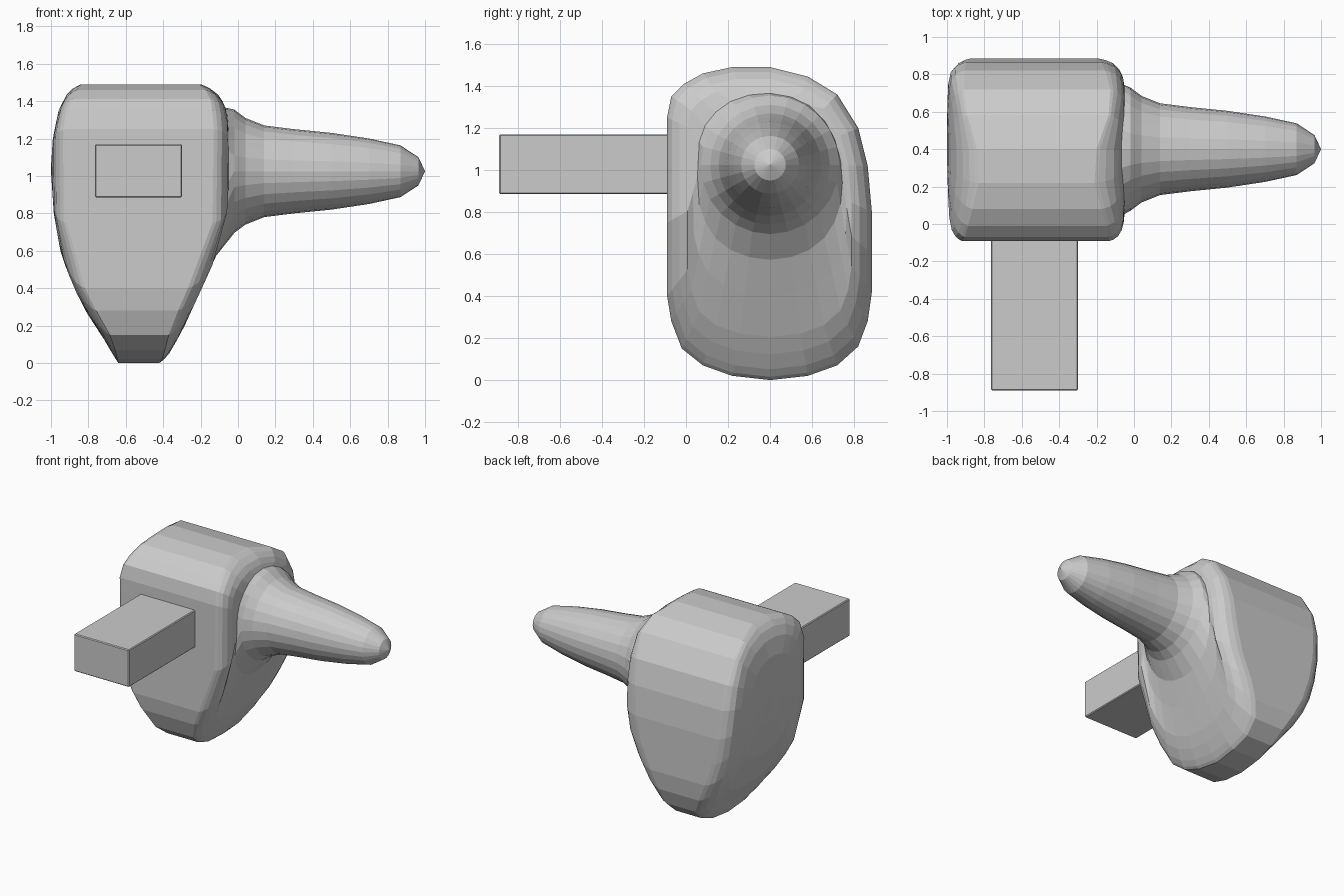
import bpy, bmesh, math

if "Cube" in bpy.data.objects:
    bpy.data.objects.remove(bpy.data.objects["Cube"])

# Single grey finish
grey = bpy.data.materials.new("plain_grey")
grey.diffuse_color = (0.6, 0.6, 0.6, 1)
grey.use_nodes = True
grey.node_tree.nodes["Principled BSDF"].inputs["Base Color"].default_value = grey.diffuse_color

# Side outline of the body (y, z), clockwise from the top
OUTLINE = [(.4, 1.49), (.58, 1.445), (.72, 1.36), (.82, 1.2), (.865, 1.02), (.885, .8),
           (.885, .6), (.885, .42), (.865, .28), (.82, .16), (.72, .07), (.58, .02),
           (.4, 0), (.22, .02), (.08, .07), (-.02, .15), (-.07, .28), (-.09, .4),
           (-.09, .75), (-.09, 1.25), (-.07, 1.35), (-.01, 1.41), (.08, 1.46), (.22, 1.49)]
N = len(OUTLINE)
CY, CZ = .4, 1.025            # horn axis

# Left and right limits of the body as (z, x)
LEFT = [(0, -.64), (.03, -.66), (.15, -.73), (.27, -.81), (.42, -.89), (.6, -.95),
        (.8, -.985), (1.05, -1), (1.2, -.99), (1.35, -.96), (1.43, -.92), (1.47, -.88), (1.49, -.84)]
RIGHT = [(0, -.42), (.03, -.38), (.15, -.31), (.3, -.235), (.5, -.14), (.7, -.06),
         (.9, -.045), (1.3, -.05), (1.38, -.07), (1.44, -.11), (1.475, -.16), (1.49, -.2)]
HORN = [(-.02, .33), (.04, .285), (.14, .245), (.3, .225), (.5, .205),
        (.7, .175), (.87, .138), (.965, .075)]


def lookup(table, z):
    for (a, xa), (b, xb) in zip(table, table[1:]):
        if z <= b:
            return xa + (xb - xa) * max(0, z - a) / (b - a)
    return table[-1][1]


def cap_ring(table, side, scale, rounding, front, back):
    """Scaled outline lying on one side of the body, pulled in at front and back."""
    ring = []
    for y, z in OUTLINE:
        lat = min(1, abs(y - CY) / .485) ** 2
        pull = lat * rounding * (back if y > CY else front)
        py, pz = CY + (y - CY) * scale, CZ + (z - CZ) * scale
        ring.append((lookup(table, pz) - side * pull, py, pz))
    return ring


def circle(x, r):
    return [(x, CY + r * math.sin(2 * math.pi * i / N), CZ + r * math.cos(2 * math.pi * i / N))
            for i in range(N)]


def mix(a, b, t):
    return [tuple(p + (q - p) * t for p, q in zip(u, v)) for u, v in zip(a, b)]


# Body sides: rounded rims, then the horn flaring out of the right side
rings = [cap_ring(LEFT, -1, s, k, .06, .11)
         for s, k in [(.25, 0), (.5, 0), (.75, .05), (.88, .18), (.95, .45), (.985, .75), (1, 1)]]
right = [cap_ring(RIGHT, 1, s, k, .08, .14)
         for s, k in [(1, 1), (.985, .75), (.95, .45), (.88, .2), (.8, .08)]]
rings += right
root = circle(*HORN[0])
rings += [mix(right[-1], [(lookup(RIGHT, p[2]), p[1], p[2]) for p in root], t) for t in (.4, .75)]
rings += [circle(x, r) for x, r in HORN]

# Skin the rings into one closed surface
bm = bmesh.new()
loops = [[bm.verts.new(p) for p in ring] for ring in rings]
for a, b in zip(loops, loops[1:]):
    for i in range(N):
        j = (i + 1) % N
        bm.faces.new((a[i], a[j], b[j], b[i]))
for loop, tip in ((loops[0], (-1, CY, CZ)), (loops[-1], (1, CY, CZ))):
    v = bm.verts.new(tip)
    for i in range(N):
        bm.faces.new((loop[i], loop[(i + 1) % N], v))
bmesh.ops.recalc_face_normals(bm, faces=bm.faces)
mesh = bpy.data.meshes.new("body_with_horn")
bm.to_mesh(mesh)
bm.free()
mesh.materials.append(grey)
bpy.context.collection.objects.link(bpy.data.objects.new("body_with_horn", mesh))

# Rectangular bar sticking out of the front
bpy.ops.mesh.primitive_cube_add(size=1, location=(-.5325, -.445, 1.0275))
bar = bpy.context.object
bar.name = "front_bar"
bar.scale = (.465, .89, .285)
bpy.ops.object.transform_apply(location=False, rotation=False, scale=True)
bevel = bar.modifiers.new("edge", 'BEVEL')
bevel.width = .006
bevel.segments = 1
bar.data.materials.append(grey)
